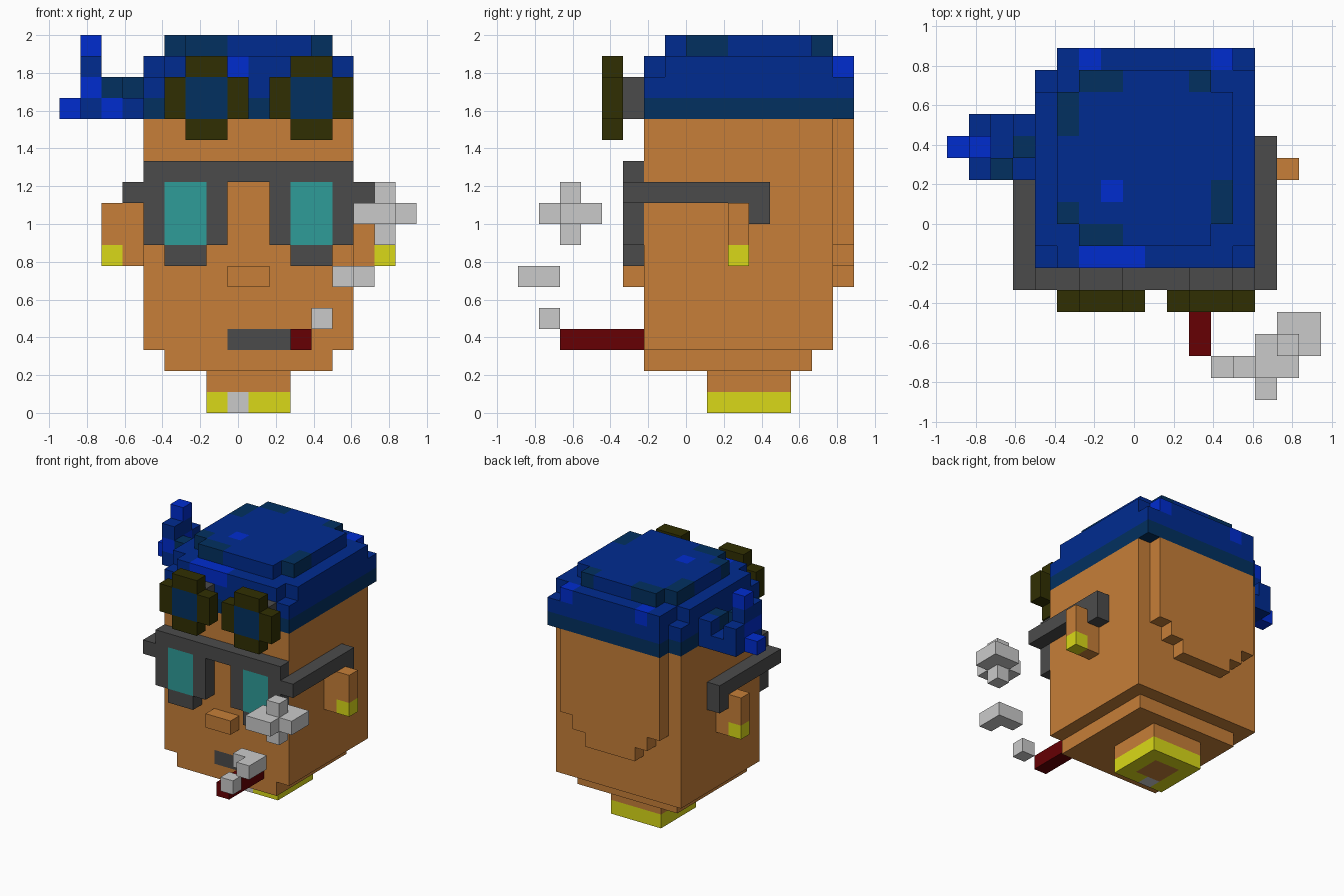
import bpy
import bmesh
from mathutils import Vector

UNIT = 1 / 9                        # edge of one block
ORIGIN = Vector((-8.5, -8, 0))      # grid corner, in blocks

old = bpy.data.objects.get("Cube")
if old:
    bpy.data.objects.remove(old, do_unlink=True)

COLOURS = {
    "skin": (199, 127, 56), "cloth_blue": (0, 43, 144),
    "bright_blue": (0, 44, 207), "deep_teal": (2, 48, 96),
    "olive": (48, 47, 2), "dark_grey": (75, 75, 75),
    "light_grey": (202, 202, 202), "yellow": (218, 217, 24),
    "aqua_lens": (47, 156, 153), "dark_red": (102, 0, 3),
}


def linear(value):
    value /= 255
    return value / 12.92 if value <= 0.04045 else ((value + 0.055) / 1.055) ** 2.4


def make_material(name, rgb):
    colour = (*map(linear, rgb), 1)
    material = bpy.data.materials.new(name)
    material.use_nodes = True
    material.diffuse_color = colour
    shader = next(n for n in material.node_tree.nodes if n.type == "BSDF_PRINCIPLED")
    shader.inputs["Base Color"].default_value = colour
    shader.inputs["Roughness"].default_value = 0.9
    return material


MATERIALS = {name: make_material(name, rgb) for name, rgb in COLOURS.items()}


def fill(part, colour, xs, ys, zs):
    """Put blocks of one colour into a part; each range is (start, end) or one index."""
    spans = [range(*r) if isinstance(r, tuple) else (r,) for r in (xs, ys, zs)]
    for x in spans[0]:
        for y in spans[1]:
            for z in spans[2]:
                part[x, y, z] = colour


def mirrored(part):
    """The same blocks reflected across the middle of the face."""
    return {(17 - x, y, z): colour for (x, y, z), colour in part.items()}


def shifted(part, step):
    return {(x + step, y, z): colour for (x, y, z), colour in part.items()}


def build(name, part):
    """Skin the outside of a block part and merge its flat areas by colour."""
    names = sorted(set(part.values()))
    bm = bmesh.new()
    for cell, colour in part.items():
        for axis in range(3):
            for side in (0, 1):
                beside = list(cell)
                beside[axis] += 2 * side - 1
                if tuple(beside) in part:
                    continue
                u, v = (axis + 1) % 3, (axis + 2) % 3
                corners = []
                for a, b in ((0, 0), (1, 0), (1, 1), (0, 1)):
                    point = Vector(cell)
                    point[axis] += side
                    point[u] += a
                    point[v] += b
                    corners.append(bm.verts.new((point + ORIGIN) * UNIT))
                if not side:
                    corners.reverse()
                bm.faces.new(corners).material_index = names.index(colour)
    bmesh.ops.remove_doubles(bm, verts=bm.verts[:], dist=UNIT / 100)
    bmesh.ops.dissolve_limit(bm, angle_limit=0.01, verts=bm.verts[:],
                             edges=bm.edges[:], delimit={"MATERIAL"})
    mesh = bpy.data.meshes.new(name)
    bm.to_mesh(mesh)
    bm.free()
    for colour in names:
        mesh.materials.append(MATERIALS[colour])
    bpy.context.scene.collection.objects.link(bpy.data.objects.new(name, mesh))


# Head with chin, nose, painted mouth and stepped back of the skull
head = {}
fill(head, "skin", (4, 14), (6, 15), (3, 14))
fill(head, "skin", (5, 13), (6, 14), 2)
fill(head, "skin", (8, 10), 5, 6)
fill(head, "dark_grey", (8, 11), 6, 3)
for inset in range(3):
    fill(head, "skin", (5 + inset, 13 - inset), 15, (8 - inset, 14))
build("head", head)

# Neck and yellow collar with a grey clasp
neck = {}
fill(neck, "yellow", (7, 11), (9, 13), 0)
fill(neck, "skin", (8, 10), (10, 12), 0)
fill(neck, "light_grey", 8, 9, 0)
fill(neck, "skin", (7, 11), (9, 13), 1)
build("neck", neck)

# Ears with yellow earrings
ear = {}
fill(ear, "skin", (14, 16), 10, (7, 10))
fill(ear, "yellow", 15, 10, 7)
build("left_ear", ear)
build("right_ear", mirrored(ear))

# Headscarf: teal hem, stepped crown and scattered patches
scarf = {}
for level in range(14, 17):
    colour = "deep_teal" if level == 14 else "cloth_blue"
    fill(scarf, colour, (4, 14), (6, 15), level)
    fill(scarf, colour, (5, 14), 15, level)
for corner in ((4, 6), (13, 6), (4, 14), (13, 15)):
    del scarf[(*corner, 16)]
fill(scarf, "cloth_blue", (6, 12), (7, 15), 17)
fill(scarf, "cloth_blue", (5, 13), (8, 14), 17)
fill(scarf, "bright_blue", (6, 9), 6, 16)
for x in (6, 12):
    fill(scarf, "bright_blue", x, 15, 16)
fill(scarf, "bright_blue", 7, 9, 17)
for xs, ys in ((5, (12, 14)), ((6, 8), 14), (11, 14), (5, 8), ((6, 8), 7), (12, (8, 10))):
    fill(scarf, "deep_teal", xs, ys, 17)
build("headscarf", scarf)

# Knot and loose ends of the scarf
knot = {}
fill(knot, "cloth_blue", (1, 4), (10, 13), 14)
fill(knot, "bright_blue", 0, 11, 14)
fill(knot, "bright_blue", 2, 10, 14)
fill(knot, "deep_teal", 2, 10, 15)
fill(knot, "deep_teal", 3, 11, 15)
fill(knot, "cloth_blue", (1, 4, 2), 12, 15)
fill(knot, "bright_blue", 1, (10, 12), 15)
fill(knot, "cloth_blue", 1, (10, 12), 16)
fill(knot, "bright_blue", 1, 11, 17)
build("scarf_knot", knot)

# Goggles pushed up on the forehead
goggle = {}
fill(goggle, "olive", (6, 8), 4, (13, 17))
fill(goggle, "olive", (5, 9), 4, (14, 16))
fill(goggle, "deep_teal", (6, 8), 4, (14, 16))
fill(goggle, "dark_grey", (6, 8), 5, (14, 16))
build("right_goggle", goggle)
build("left_goggle", shifted(goggle, 5))

# Glasses: one half with lens and temple arm, then its reflection
glasses = {}
fill(glasses, "dark_grey", (4, 9), 5, 11)
fill(glasses, "dark_grey", (4, 8), 5, (8, 11))
fill(glasses, "dark_grey", (5, 7), 5, 7)
fill(glasses, "aqua_lens", (5, 7), 5, (8, 11))
fill(glasses, "dark_grey", 3, (5, 12), 10)
fill(glasses, "dark_grey", 3, 11, 9)
glasses.update(mirrored(glasses))
build("glasses", glasses)

# Cigar and its drifting smoke
cigar = {}
fill(cigar, "dark_red", 11, (2, 6), 3)
build("cigar", cigar)

smoke = {}
fill(smoke, "light_grey", 12, 1, 4)
fill(smoke, "light_grey", (13, 15), 1, 6)
fill(smoke, "light_grey", 14, 0, 6)
fill(smoke, "light_grey", (14, 16), (1, 3), 9)
fill(smoke, "light_grey", (15, 17), (2, 4), 9)
fill(smoke, "light_grey", 15, 2, (8, 11))
build("smoke", smoke)
